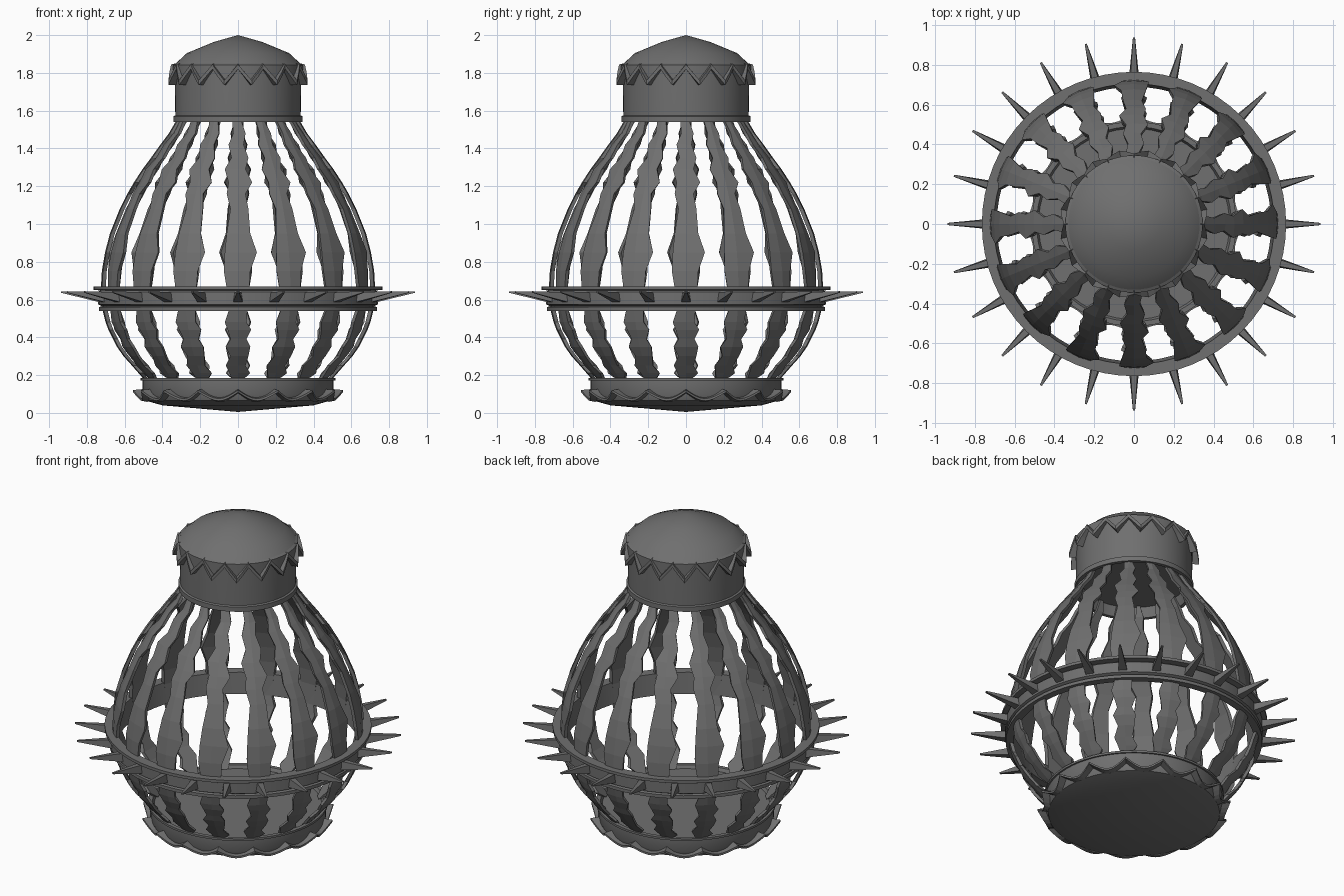
import bpy, bmesh, math

if "Cube" in bpy.data.objects:
    bpy.data.objects.remove(bpy.data.objects["Cube"])

metal = bpy.data.materials.new("dark_grey_iron")
metal.diffuse_color = (0.16, 0.16, 0.16, 1)
metal.use_nodes = True
metal.node_tree.nodes["Principled BSDF"].inputs["Base Color"].default_value = metal.diffuse_color
BARS, SPIKES = 16, 24


def finish(name, bm, smooth=True):
    bmesh.ops.remove_doubles(bm, verts=bm.verts, dist=1e-5)
    bmesh.ops.recalc_face_normals(bm, faces=bm.faces)
    me = bpy.data.meshes.new(name)
    bm.to_mesh(me)
    bm.free()
    ob = bpy.data.objects.new(name, me)
    bpy.context.collection.objects.link(ob)
    me.materials.append(metal)
    if smooth:
        bpy.ops.object.select_all(action='DESELECT')
        ob.select_set(True)
        bpy.context.view_layer.objects.active = ob
        bpy.ops.object.shade_smooth_by_angle(angle=math.radians(30))
    return ob


def polar(r, a, z):
    return (r * math.sin(a), -r * math.cos(a), z)


def sweep(name, section, n=64, closed=False, smooth=True):
    """Revolve a section (list of (r, z)) that may vary with the step index."""
    bm = bmesh.new()
    rings = [[bm.verts.new(polar(r, math.tau * i / n, z)) for r, z in section(i)]
             for i in range(n)]
    m = len(rings[0])
    for i in range(n):
        a, b = rings[i], rings[(i + 1) % n]
        for j in range(m if closed else m - 1):
            k = (j + 1) % m
            bm.faces.new((a[j], b[j], b[k], a[k]))
    bmesh.ops.dissolve_degenerate(bm, dist=1e-6, edges=bm.edges)
    return finish(name, bm, smooth)


# Base dish with shallow pointed underside and a thin upper lip
base = [(0, 0.005), (0.4, 0.04), (0.49, 0.065), (0.505, 0.10), (0.505, 0.172),
        (0.515, 0.172), (0.515, 0.185), (0.49, 0.185), (0.48, 0.165), (0, 0.165)]
sweep("base_dish", lambda i: base)


# Scalloped trim around the base: pointed at the high spots
def base_trim(i):
    t = abs(math.cos(math.pi * (i % 8) / 8 + math.pi / 2))   # 0 at cusp, 1 in the dip
    z, r = 0.115 - 0.045 * t, 0.555 - 0.035 * t
    return [(0.49, z - 0.012), (r, z - 0.006), (r, z + 0.006), (0.49, z + 0.012)]


sweep("base_scallop_trim", base_trim, 128, True, False)

# Wide belt with two flanges
belt = [(0.69, 0.54), (0.735, 0.54), (0.735, 0.56), (0.72, 0.565), (0.74, 0.575),
        (0.74, 0.64), (0.73, 0.648), (0.765, 0.652), (0.765, 0.67), (0.705, 0.67)]
sweep("belt_ring", lambda i: belt, 64, True)

# Spikes round the belt
bm = bmesh.new()
for k in range(SPIKES):
    a = math.tau * k / SPIKES
    root = [bm.verts.new(polar(0.73, a + s * w / 0.73, z))
            for s, w, z in ((-1, .026, .585), (1, .026, .585), (1, .018, .638), (-1, .018, .638))]
    tip = [bm.verts.new(polar(0.937, a + s * 0.006, z))
           for s, z in ((-1, .636), (1, .636), (1, .644), (-1, .644))]
    for j in range(4):
        q = (j + 1) % 4
        bm.faces.new((root[j], root[q], tip[q], tip[j]))
    bm.faces.new(tip)
    bm.faces.new(root[::-1])
finish("belt_spikes", bm, False)

# Jagged bars: z, radius, left half-width, right half-width
bar = [(0.17, .485, .03, .02), (0.21, .52, .045, .065), (0.25, .555, .065, .04),
       (0.30, .60, .04, .055), (0.35, .635, .065, .065), (0.39, .655, .04, .045),
       (0.44, .68, .055, .07), (0.48, .695, .07, .045), (0.54, .71, .05, .05),
       (0.66, .72, .06, .06), (0.75, .715, .075, .065), (0.85, .698, .07, .10),
       (0.95, .672, .06, .065), (1.08, .62, .04, .055), (1.16, .58, .06, .04),
       (1.22, .545, .05, .075), (1.29, .50, .07, .04), (1.35, .455, .035, .055),
       (1.42, .405, .05, .03), (1.48, .36, .025, .04), (1.54, .325, .03, .02), (1.60, .305, .012, .012)]
bm = bmesh.new()
for k in range(BARS):
    a = math.tau * k / BARS
    ca, sa = math.cos(a), math.sin(a)

    def place(x, r, z):
        return bm.verts.new((x * ca + r * sa, x * sa - r * ca, z))
    rows = [[place(-lw, r, z), place(0, r + 0.006, z), place(rw, r, z),
             place(rw * .9, r - .02, z), place(-lw * .9, r - .02, z)] for z, r, lw, rw in bar]
    for p, q in zip(rows, rows[1:]):
        for j in range(5):
            n = (j + 1) % 5
            bm.faces.new((p[j], p[n], q[n], q[j]))
    bm.faces.new(rows[0])
    bm.faces.new(rows[-1])
finish("jagged_cage_bars", bm, False)

# Neck drum and dome
neck = [(0, 1.60), (0.30, 1.60), (0.32, 1.54), (0.342, 1.54), (0.342, 1.57), (0.332, 1.575),
        (0.335, 1.83), (0.335, 1.845), (0.27, 1.905), (0.13, 1.963), (0, 2.0)]
sweep("neck_and_dome", lambda i: neck)


# Zigzag skirt of the dome with its raised edge
def zig(i):
    return abs((i % 4) - 2) / 2          # 1 at high points, 0 at low points


def skirt(i):
    z = 1.75 + 0.08 * zig(i)
    return [(0.33, z), (0.345, z), (0.345, 1.842), (0.33, 1.85)]


def skirt_edge(i):
    t = zig(i)
    z, r = 1.735 + 0.085 * t, 0.376 - 0.022 * t
    return [(0.33, z), (r, z), (r, z + 0.025), (0.33, z + 0.03)]


sweep("dome_skirt", skirt, 64, True)
sweep("dome_zigzag_trim", skirt_edge, 64, True, False)
